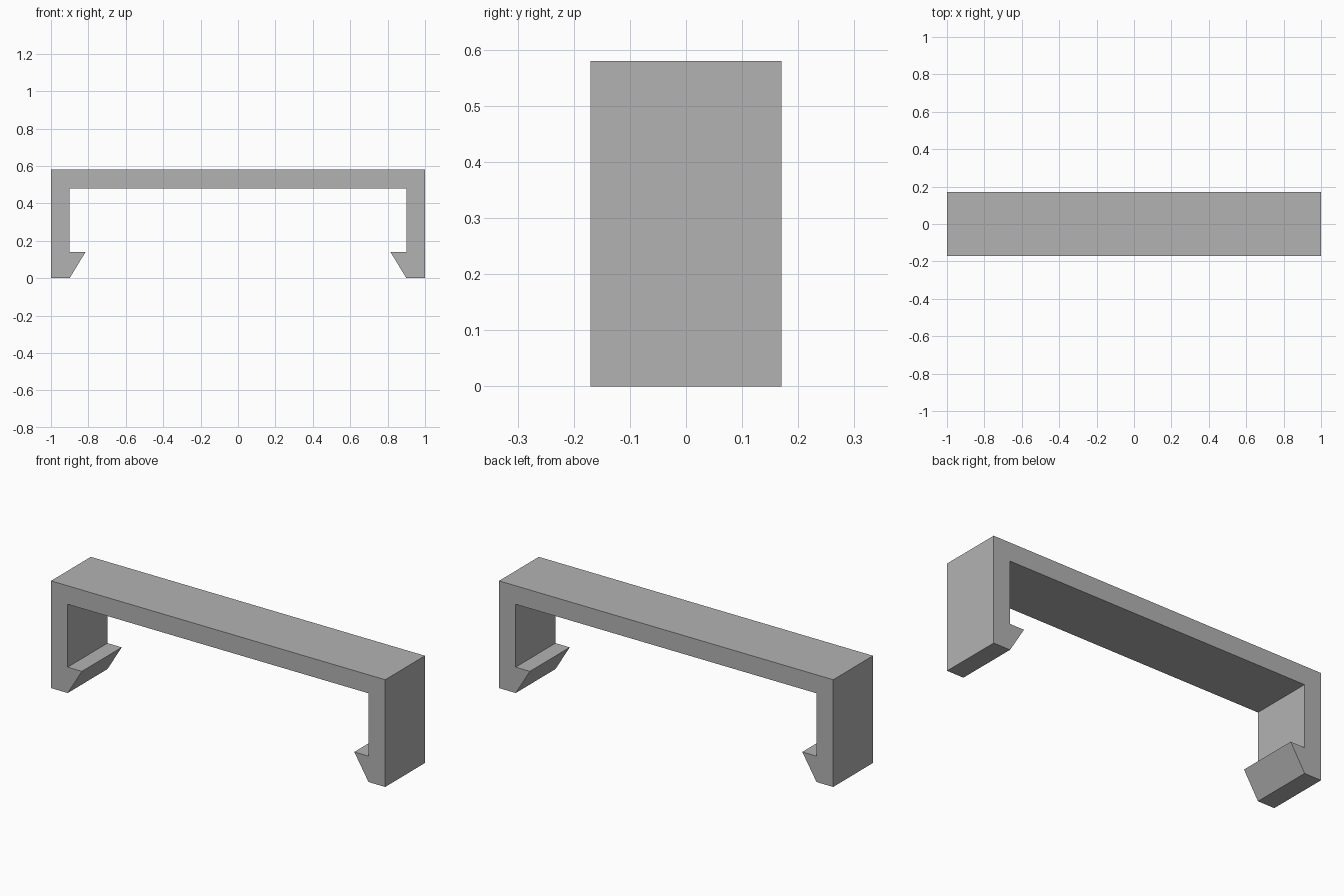
import bpy
import bmesh

cube = bpy.data.objects.get("Cube")
if cube:
    bpy.data.objects.remove(cube, do_unlink=True)

HALF_DEPTH = 0.17

# Plain grey plastic
grey = bpy.data.materials.new("grey plastic")
grey.use_nodes = True
colour = (0.45, 0.45, 0.45, 1)
grey.diffuse_color = colour
grey.node_tree.nodes["Principled BSDF"].inputs["Base Color"].default_value = colour

# Half outline of the clip: bar, leg and inward hook
half = [(1, 0.58), (1, 0), (0.9, 0), (0.815, 0.14), (0.9, 0.14), (0.9, 0.48)]
outline = half + [(-x, z) for x, z in reversed(half)]

# Extrude the mirrored outline through the depth
bm = bmesh.new()
face = bm.faces.new([bm.verts.new((x, -HALF_DEPTH, z)) for x, z in outline])
extruded = bmesh.ops.extrude_face_region(bm, geom=[face], use_keep_orig=True)
moved = [v for v in extruded["geom"] if isinstance(v, bmesh.types.BMVert)]
bmesh.ops.translate(bm, verts=moved, vec=(0, 2 * HALF_DEPTH, 0))
bmesh.ops.recalc_face_normals(bm, faces=bm.faces)

mesh = bpy.data.meshes.new("snap_clip")
bm.to_mesh(mesh)
bm.free()
mesh.materials.append(grey)
clip = bpy.data.objects.new("snap_clip", mesh)
bpy.context.collection.objects.link(clip)
